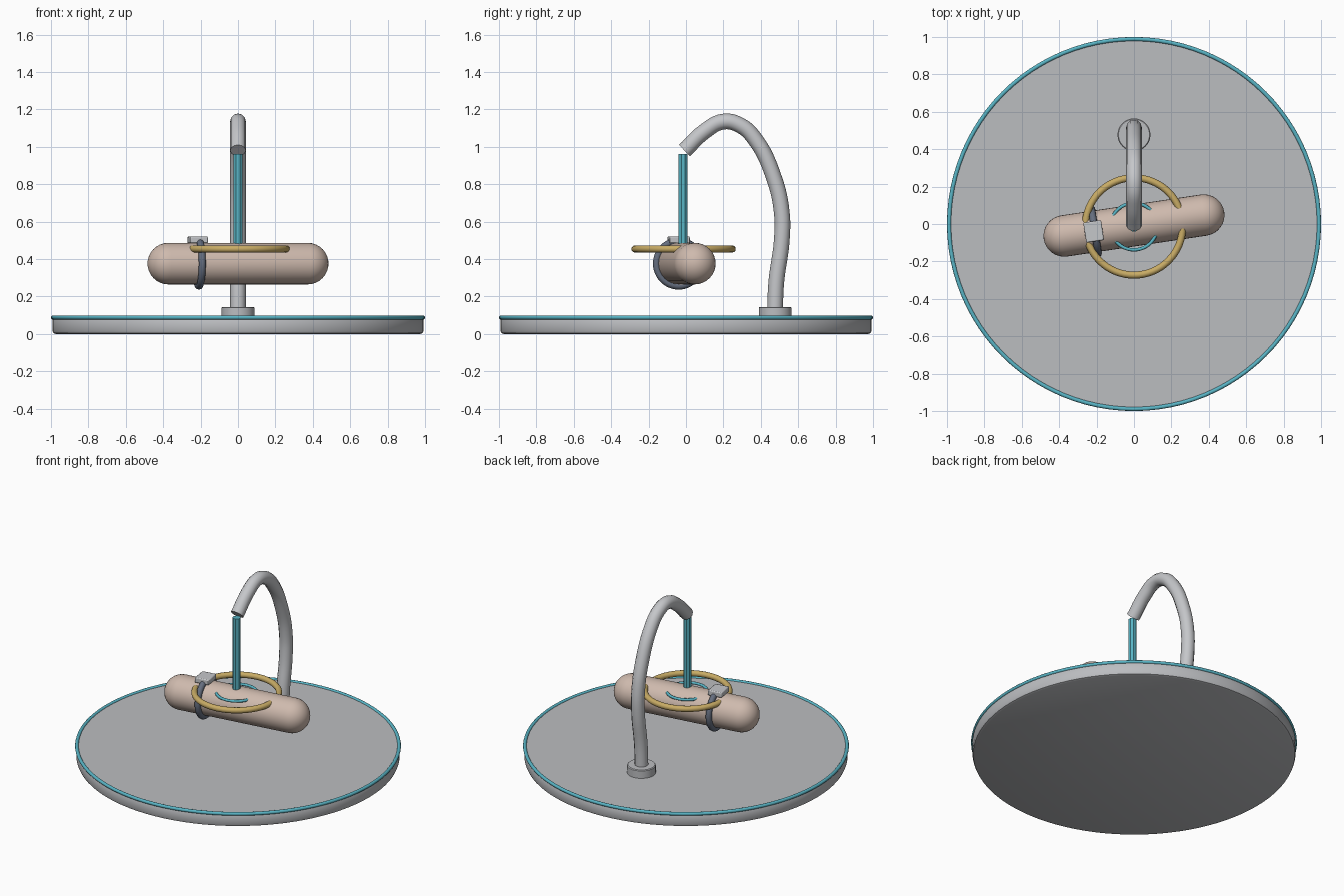
import bpy, bmesh, math
from mathutils import Vector

if "Cube" in bpy.data.objects:
    bpy.data.objects.remove(bpy.data.objects["Cube"])


def material(name, r, g, b):
    m = bpy.data.materials.new(name)
    m.use_nodes = True
    m.diffuse_color = (r, g, b, 1)
    m.node_tree.nodes["Principled BSDF"].inputs["Base Color"].default_value = (r, g, b, 1)
    return m


GREY = material("base grey", 0.50, 0.51, 0.53)
SILVER = material("light silver", 0.56, 0.57, 0.59)
TEAL = material("teal", 0.10, 0.46, 0.56)
BEIGE = material("warm beige", 0.62, 0.49, 0.42)
GOLD = material("gold", 0.58, 0.41, 0.13)
SLATE = material("slate blue", 0.13, 0.155, 0.21)

YAW = math.radians(8.5)   # turn of the capsule and its strap
AXIS_Y = -0.013           # shared centre of rod and rings


def finish(ob, name, mat, smooth=True):
    ob.name = ob.data.name = name
    ob.data.materials.clear()
    ob.data.materials.append(mat)
    bpy.ops.object.select_all(action="DESELECT")
    ob.select_set(True)
    bpy.context.view_layer.objects.active = ob
    if smooth:
        bpy.ops.object.shade_smooth_by_angle(angle=math.radians(35))
    return ob


def lathe(name, mat, profile, steps, loc=(0, 0, 0), rot=(0, 0, 0)):
    """Turn a profile of (radius, height) points about the z axis."""
    bm = bmesh.new()
    verts = [bm.verts.new((r, 0, z)) for r, z in profile]
    edges = [bm.edges.new(pair) for pair in zip(verts, verts[1:])]
    bmesh.ops.spin(bm, geom=verts + edges, cent=(0, 0, 0), axis=(0, 0, 1),
                   angle=math.tau, steps=steps)
    bmesh.ops.remove_doubles(bm, verts=bm.verts, dist=1e-5)
    bmesh.ops.recalc_face_normals(bm, faces=bm.faces)
    me = bpy.data.meshes.new(name)
    bm.to_mesh(me)
    bm.free()
    ob = bpy.data.objects.new(name, me)
    ob.location, ob.rotation_euler = loc, rot
    bpy.context.collection.objects.link(ob)
    return finish(ob, name, mat)


def ring(name, mat, major, minor, loc, rot=(0, 0, 0), segments=64):
    bpy.ops.mesh.primitive_torus_add(major_radius=major, minor_radius=minor,
                                     major_segments=segments, minor_segments=12,
                                     location=loc, rotation=rot)
    return finish(bpy.context.object, name, mat)


# Round base with a softened lower edge, and its coloured rim
lathe("base_disc", GREY, [(0, 0), (0.975, 0), (0.987, 0.005), (0.992, 0.017),
                          (0.992, 0.08), (0.985, 0.09), (0, 0.09)], 96)
ring("base_rim", TEAL, 0.989, 0.011, (0, 0, 0.088), segments=96)

# Foot collar of the arm
lathe("arm_collar", GREY, [(0, 0.08), (0.088, 0.08), (0.088, 0.14),
                           (0.083, 0.145), (0, 0.145)], 32, (0, 0.477, 0))

# Curved arm: tube swept along a smooth path in the middle plane
path = [(0.475, 0.10), (0.483, 0.28), (0.512, 0.50), (0.512, 0.65),
        (0.472, 0.83), (0.37, 1.04), (0.29, 1.115), (0.20, 1.135),
        (0.10, 1.083), (-0.008, 0.98)]
curve = bpy.data.curves.new("arm", "CURVE")
curve.dimensions = "3D"
curve.bevel_depth = 0.042
curve.bevel_resolution = 4
curve.use_fill_caps = True
spline = curve.splines.new("BEZIER")
spline.resolution_u = 6
spline.bezier_points.add(len(path) - 1)
for point, (y, z) in zip(spline.bezier_points, path):
    point.co = (0, y, z)
    point.handle_left_type = point.handle_right_type = "AUTO"
arm = bpy.data.objects.new("arm", curve)
bpy.context.collection.objects.link(arm)
bpy.ops.object.select_all(action="DESELECT")
arm.select_set(True)
bpy.context.view_layer.objects.active = arm
bpy.ops.object.convert(target="MESH")
finish(bpy.context.object, "arm", SILVER)

# Faceted rod hanging below the arm tip
bpy.ops.mesh.primitive_cylinder_add(vertices=8, radius=0.026, depth=0.56,
                                    location=(0, AXIS_Y - 0.002, 0.683),
                                    rotation=(0, 0, math.pi / 8))
finish(bpy.context.object, "hanging_rod", TEAL, smooth=False)

# Lying capsule: straight body with two half-round ends
R, HALF = 0.111, 0.377
arc = [(R * math.sin(a), R * math.cos(a))
       for a in (math.pi / 2 * i / 8 for i in range(9))]
profile = [(r, HALF + z) for r, z in arc] + [(r, -HALF - z) for r, z in reversed(arc)]
center = Vector((0, -0.008, 0.376))
lathe("capsule_body", BEIGE, profile, 32, center, (0, math.pi / 2, YAW))

# Rings floating around the rod
ring("outer_ring", GOLD, 0.26, 0.019, (0, AXIS_Y, 0.454))
ring("inner_ring", TEAL, 0.125, 0.009, (0, AXIS_Y, 0.453), segments=48)

# Strap around the capsule, with a buckle plate on top
along = Vector((math.cos(YAW), math.sin(YAW), 0))
strap_at = center + along * -0.211
ring("strap", SLATE, 0.12, 0.019, strap_at, (0, math.pi / 2, YAW), 48)
bpy.ops.mesh.primitive_cube_add(size=1, location=strap_at + Vector((-0.007, 0, 0.127)),
                                rotation=(0, 0, YAW))
buckle = finish(bpy.context.object, "buckle", SILVER)
buckle.scale = (0.096, 0.108, 0.036)
bpy.ops.object.transform_apply(location=False, rotation=False, scale=True)
bevel = buckle.modifiers.new("soft_edges", "BEVEL")
bevel.width = 0.006
bevel.segments = 2
